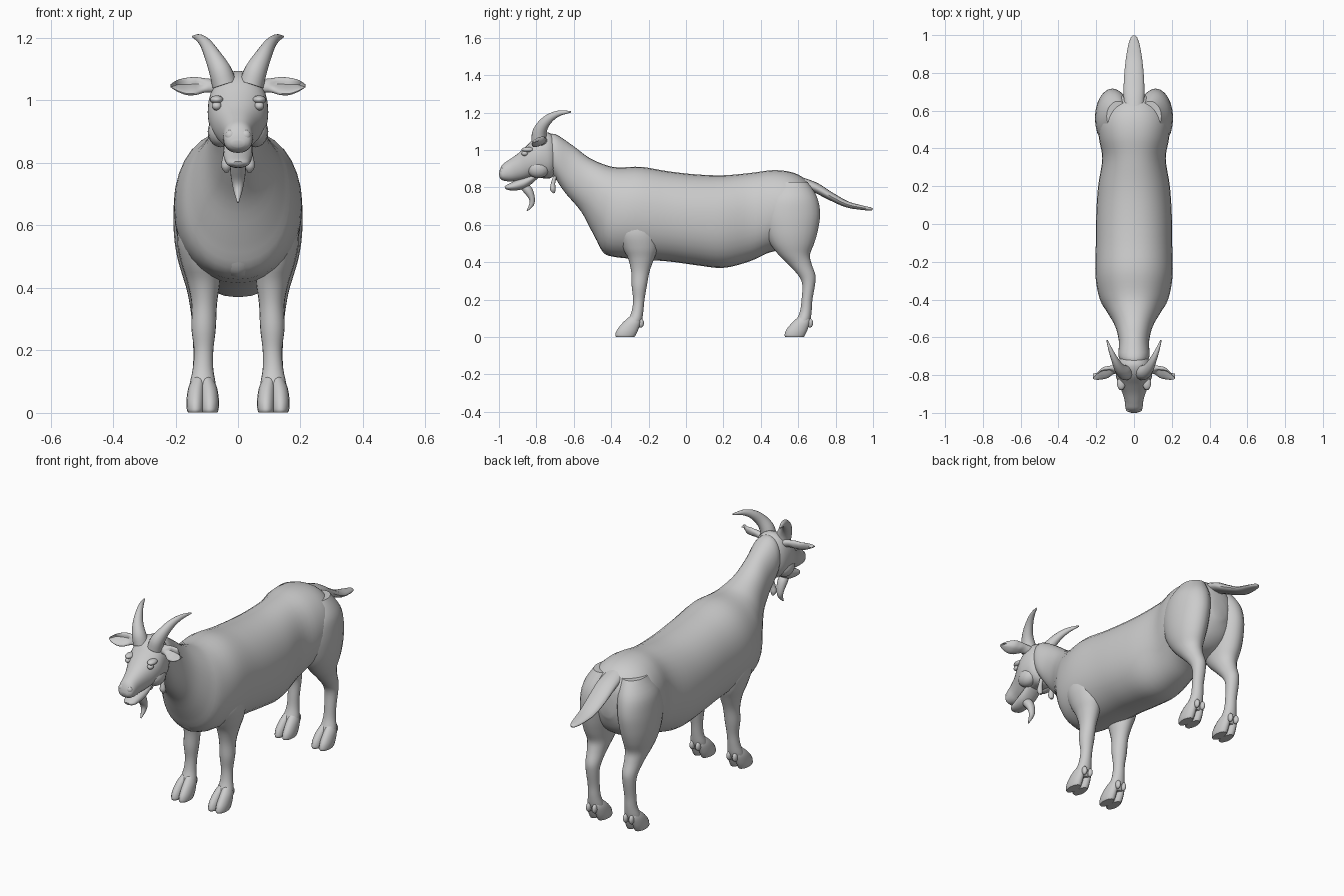
import bpy, bmesh, math
from mathutils import Vector as V


def spline(p, i, t):
    # Catmull-Rom through a list of vectors
    g = lambda k: p[max(0, min(len(p) - 1, k))]
    a, b, c, d = g(i - 1), g(i), g(i + 1), g(i + 2)
    return 0.5 * (2 * b + (c - a) * t + (2 * a - 5 * b + 4 * c - d) * t * t
                  + (3 * b - a - 3 * c + d) * t ** 3)


def loft(name, secs, n=24, steps=4, mirror=False, power=2.0, shape=None):
    # secs: (centre, axis a, axis b), each ring is a superellipse
    cols = [[V(s[k]) for s in secs] for k in range(3)]
    frames = [[spline(c, i, j / steps) for c in cols]
              for i in range(len(secs) - 1) for j in range(steps)]
    frames.append([c[-1] for c in cols])
    bm = bmesh.new()
    rings = []
    for c, a, b in frames:
        ring = []
        for k in range(n):
            t = 2 * math.pi * k / n
            u, v = [math.copysign(abs(f) ** (2 / power), f) for f in (math.cos(t), math.sin(t))]
            p = c + a * u + b * v
            if shape:
                p = shape(p, c, u, v)
            ring.append(bm.verts.new(p))
        rings.append(ring)
    for r, q in zip(rings, rings[1:]):
        for k in range(n):
            bm.faces.new((r[k], r[(k + 1) % n], q[(k + 1) % n], q[k]))
    for ring, f in ((rings[0], frames[0]), (rings[-1], frames[-1])):
        tip = bm.verts.new(f[0])
        for k in range(n):
            bm.faces.new((ring[k], ring[(k + 1) % n], tip))
    return finish(name, bm, mirror)


def finish(name, bm, mirror):
    bmesh.ops.recalc_face_normals(bm, faces=bm.faces)
    me = bpy.data.meshes.new(name)
    bm.to_mesh(me)
    bm.free()
    ob = bpy.data.objects.new(name, me)
    bpy.context.collection.objects.link(ob)
    if mirror:
        m = ob.modifiers.new("mirror", 'MIRROR')
        m.use_mirror_merge = False
    bpy.ops.object.select_all(action='DESELECT')
    ob.select_set(True)
    bpy.context.view_layer.objects.active = ob
    bpy.ops.object.shade_smooth_by_angle(angle=math.radians(50))
    return ob


def upright(rows):
    # rows: top y, top z, bottom y, bottom z, half width
    return [((0, (a + c) / 2, (b + d) / 2), (0, (a - c) / 2, (b - d) / 2), (w, 0, 0))
            for a, b, c, d, w in rows]


def level(rows):
    # rows: z, centre x, back and front y, half width
    return [((x, (y0 + y1) / 2, z), (w, 0, 0), (0, (y1 - y0) / 2, 0)) for z, x, y0, y1, w in rows]


def tube(rows):
    # rows: x, y, z, half width across, half thickness
    pts = [V(r[:3]) for r in rows]
    out = []
    for i, r in enumerate(rows):
        t = (pts[min(i + 1, len(pts) - 1)] - pts[max(i - 1, 0)]).normalized()
        a = (V((1, 0, 0)) - t * t.x).normalized()
        out.append((pts[i], a * r[3], t.cross(a) * r[4]))
    return out


def ball(name, loc, size, mirror=True):
    bm = bmesh.new()
    bmesh.ops.create_uvsphere(bm, u_segments=16, v_segments=10, radius=1)
    for v in bm.verts:
        v.co = V(v.co[i] * size[i] + loc[i] for i in range(3))
    return finish(name, bm, mirror)


# Neck, chest and barrel
loft("body", upright([
    (-.75, 1.075, -.74, .90, .055), (-.70, 1.085, -.70, .85, .082), (-.60, 1.02, -.645, .77, .080),
    (-.52, .96, -.56, .67, .10), (-.43, .92, -.49, .54, .145), (-.36, .907, -.43, .445, .182),
    (-.24, .91, -.31, .42, .204), (-.10, .887, -.10, .405, .202), (.05, .87, .05, .385, .20),
    (.20, .865, .20, .37, .19), (.35, .878, .34, .405, .168), (.46, .892, .44, .45, .185),
    (.55, .885, .53, .47, .19), (.62, .857, .60, .49, .165), (.675, .80, .655, .54, .11),
    (.69, .73, .69, .62, .04)]), n=32, power=2.15)

# Brisket tuft
loft("brisket", upright([(-.50, .62, -.49, .56, .03), (-.45, .58, -.455, .47, .05),
                         (-.40, .55, -.415, .435, .055), (-.33, .52, -.34, .43, .04)]), n=16)

# Head, lower jaw and face
loft("head", upright([
    (-.69, 1.06, -.68, .94, .05), (-.74, 1.095, -.715, .855, .088), (-.80, 1.075, -.78, .85, .097),
    (-.85, 1.025, -.825, .85, .086), (-.90, .98, -.865, .84, .066), (-.95, .945, -.905, .835, .051),
    (-.98, .923, -.945, .832, .047), (-.995, .895, -.98, .838, .04), (-1.0, .87, -.995, .85, .02)]),
    n=28, power=2.2)
loft("lower_jaw", upright([(-.79, .89, -.785, .855, .045), (-.86, .86, -.85, .80, .047),
                           (-.915, .835, -.90, .785, .042), (-.955, .815, -.945, .785, .034),
                           (-.97, .805, -.965, .792, .015)]), n=20)
ball("eyes", (.068, -.862, .982), (.016, .018, .014))
ball("brows", (.068, -.845, 1.002), (.022, .034, .014))
ball("cheeks", (.055, -.79, .90), (.042, .06, .05))
ball("nostrils", (.024, -.982, .888), (.017, .014, .018))

# Beard and throat wattles
loft("beard", tube([(0, -.875, .815, .022, .022), (0, -.845, .785, .026, .025),
                    (0, -.825, .745, .021, .017), (0, -.825, .71, .014, .013),
                    (0, -.85, .674, .003, .003)]), n=14)
loft("wattles", tube([(.035, -.70, .86, .010, .010), (.037, -.71, .825, .011, .011),
                      (.038, -.712, .79, .016, .015), (.037, -.706, .77, .006, .006)]),
     n=12, mirror=True)

# Horns
loft("horns", tube([(.043, -.785, 1.05, .040, .042), (.057, -.783, 1.095, .036, .038),
                    (.080, -.76, 1.14, .027, .030), (.101, -.72, 1.177, .019, .022),
                    (.122, -.672, 1.198, .012, .014), (.143, -.615, 1.204, .004, .004)]),
     n=16, mirror=True)

# Ears, hollowed on the front side
def cup(p, c, u, v):
    k = max(0, min(1, (c.x - .10) / .03))
    return p + V((0, .030, -.004)) * k * (1 - abs(u)) * (1 if v < 0 else .25)

loft("ears", [((.07, -.765, 1.045), (0, .008, .022), (0, .022, -.004)),
              ((.105, -.77, 1.048), (0, -.012, .022), (0, .018, .004)),
              ((.135, -.782, 1.046), (0, .022, .027), (0, .018, -.010)),
              ((.165, -.79, 1.045), (0, .024, .026), (0, .015, -.010)),
              ((.195, -.805, 1.047), (0, .014, .017), (0, .010, -.007)),
              ((.216, -.817, 1.047), (0, .003, .004), (0, .003, -.002))][:1] +
     [((.105, -.772, 1.048), (0, .015, .022), (0, .018, -.006)),
      ((.135, -.785, 1.046), (0, .026, .027), (0, .018, -.010)),
      ((.165, -.792, 1.045), (0, .028, .026), (0, .015, -.010)),
      ((.195, -.808, 1.047), (0, .016, .017), (0, .010, -.007)),
      ((.216, -.818, 1.047), (0, .003, .004), (0, .003, -.002))], mirror=True, shape=cup)

# Tail
loft("tail", tube([(0, .60, .83, .05, .03), (0, .69, .80, .055, .027), (0, .77, .755, .053, .022),
                   (0, .86, .71, .045, .017), (0, .94, .692, .032, .012),
                   (0, .985, .685, .018, .009), (0, .998, .683, .005, .004)]), n=16)

# Legs
loft("front_legs", level([
    (.66, .115, -.36, -.17, .06), (.56, .125, -.365, -.15, .07), (.48, .118, -.34, -.15, .064),
    (.42, .110, -.31, -.17, .053), (.35, .108, -.293, -.195, .041), (.27, .110, -.29, -.21, .039),
    (.20, .110, -.283, -.222, .031), (.14, .112, -.29, -.228, .033), (.09, .113, -.31, -.235, .042),
    (.05, .113, -.33, -.25, .043)]), n=20, mirror=True)
loft("hind_legs", level([
    (.83, .085, .49, .65, .06), (.75, .105, .43, .70, .088), (.66, .114, .405, .717, .092),
    (.57, .118, .42, .705, .087), (.50, .119, .45, .685, .076), (.44, .116, .495, .663, .062),
    (.39, .114, .545, .672, .049), (.33, .112, .60, .692, .040), (.28, .112, .622, .690, .035),
    (.20, .112, .618, .676, .031), (.14, .112, .610, .672, .033), (.09, .113, .59, .665, .042),
    (.05, .113, .57, .65, .043)]), n=24, mirror=True)

# Cloven hooves and dewclaws
for name, dy in (("front", 0), ("hind", .905)):
    for side, d in (("inner", -1), ("outer", 1)):
        loft(f"{name}_{side}_hooves", level([
            (.115, .113 + d * .012, -.295 + dy, -.245 + dy, .018),
            (.08, .113 + d * .020, -.335 + dy, -.243 + dy, .026),
            (.04, .113 + d * .023, -.368 + dy, -.255 + dy, .029),
            (.012, .113 + d * .023, -.378 + dy, -.268 + dy, .028),
            (.001, .113 + d * .023, -.374 + dy, -.275 + dy, .024)]), n=16, mirror=True)
        ball(f"{name}_{side}_dewclaws", (.113 + d * .018, -.242 + dy, .075), (.013, .017, .024))
